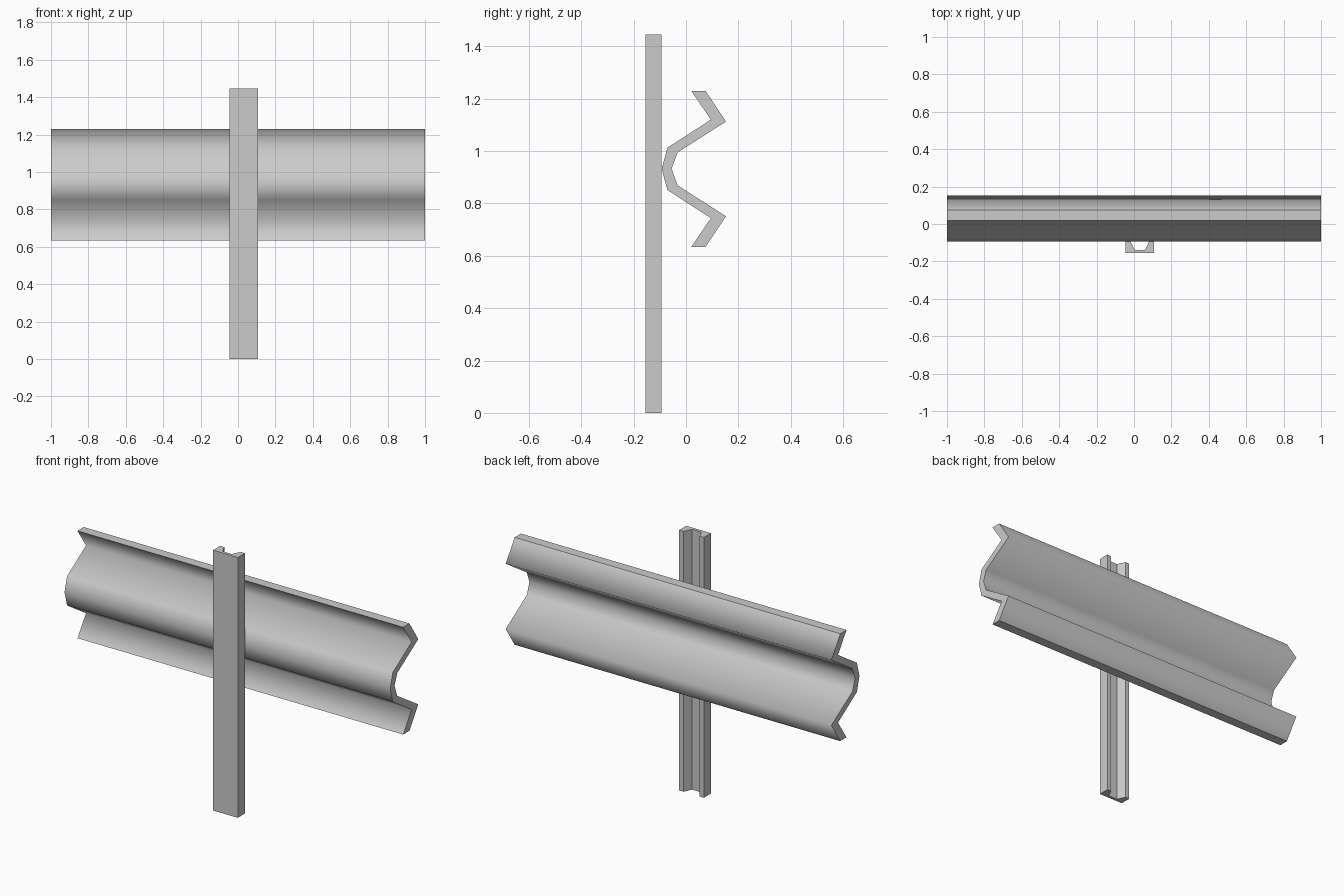
import bpy, bmesh
from mathutils import Vector

if "Cube" in bpy.data.objects:
    bpy.data.objects.remove(bpy.data.objects["Cube"])


def extrude_profile(name, points, vector, smooth_edges=()):
    """Extrude a closed profile; smooth_edges lists profile corners shaded smooth."""
    bm = bmesh.new()
    n = len(points)
    a = [bm.verts.new(p) for p in points]
    b = [bm.verts.new(Vector(p) + Vector(vector)) for p in points]
    bm.faces.new(a)
    bm.faces.new(b)
    for i in range(n):
        j = (i + 1) % n
        bm.faces.new((a[i], a[j], b[j], b[i])).smooth = bool(smooth_edges)
    for e in bm.edges:
        e.smooth = False
    for i in smooth_edges:
        bm.edges.get((a[i], b[i])).smooth = True
    bmesh.ops.recalc_face_normals(bm, faces=bm.faces)
    mesh = bpy.data.meshes.new(name)
    bm.to_mesh(mesh)
    bm.free()
    obj = bpy.data.objects.new(name, mesh)
    bpy.context.collection.objects.link(obj)
    return obj


# Guard rail: upper half of the folded sheet section, mirrored about its middle
mid = 0.932
outer = [(-0.093, 0), (-0.071, 0.081), (0.095, 0.188), (0.02, 0.298)]
inner = [(0.075, 0.298), (0.153, 0.181), (-0.032, 0.063), (-0.055, 0)]
front = [(y, -z) for y, z in reversed(outer[1:])] + outer
back = inner + [(y, -z) for y, z in reversed(inner[:-1])]
section = [(-1, y, mid + z) for y, z in front + back]
lips = {0, len(front) - 1, len(front), len(section) - 1}
smooth = [i for i in range(len(section)) if i not in lips]
extrude_profile("guard_rail", section, (2, 0, 0), smooth)

# Post: channel section open towards the rail
cx, y0, y1 = 0.031, -0.155, -0.093
half = [(0.076, y0), (0.076, y1), (0.05, y1), (0.028, -0.138)]
post = [(cx + x, y, 0) for x, y in half] + [(cx - x, y, 0) for x, y in reversed(half)]
extrude_profile("post", post, (0, 0, 1.445))
